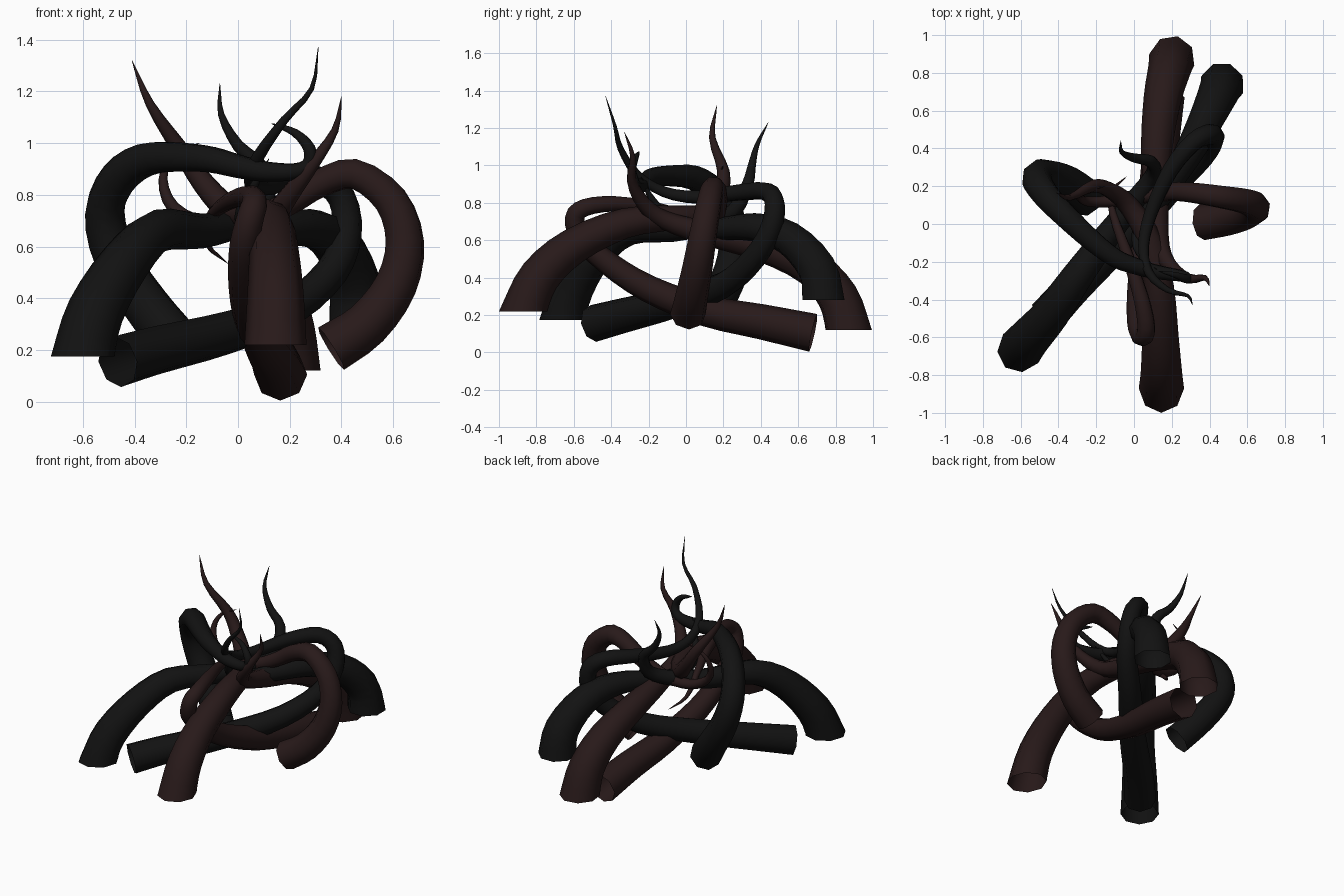
import bpy
from mathutils import Vector


def material(name, rgb):
    m = bpy.data.materials.new(name)
    m.diffuse_color = (*rgb, 1)
    return m


BLACK = material("black_skin", (0.006, 0.006, 0.006))
BROWN = material("brown_skin", (0.021, 0.010, 0.010))


def smooth_path(pts, steps=3):
    """Catmull-Rom points through the given path."""
    p = [Vector(q) for q in pts]
    p = [2 * p[0] - p[1]] + p + [2 * p[-1] - p[-2]]
    out = []
    for a, b, c, d in zip(p, p[1:], p[2:], p[3:]):
        for i in range(steps):
            t = i / steps
            out.append(0.5 * (2 * b + (c - a) * t + (2 * a - 5 * b + 4 * c - d) * t * t
                              + (3 * b - a - 3 * c + d) * t ** 3))
    return out + [p[-2]]


def tentacle(name, mat, radius, pts, power=0.82, level_base=False):
    """Eight-sided open tube tapering from a thick base to a point."""
    path = smooth_path(pts)
    dist = [0.0]
    for a, b in zip(path, path[1:]):
        dist.append(dist[-1] + (b - a).length)
    cu = bpy.data.curves.new(name, 'CURVE')
    cu.dimensions = '3D'
    cu.bevel_depth = 1.0
    cu.bevel_resolution = 2
    sp = cu.splines.new('POLY')
    sp.points.add(len(path) - 1)
    for q, co, s in zip(sp.points, path, dist):
        q.co = (*co, 1)
        q.radius = max(0.001, radius * (1 - s / dist[-1]) ** power)
    ob = bpy.data.objects.new(name, cu)
    bpy.context.collection.objects.link(ob)
    cu.materials.append(mat)
    bpy.ops.object.select_all(action='DESELECT')
    ob.select_set(True)
    bpy.context.view_layer.objects.active = ob
    bpy.ops.object.convert(target='MESH')
    ob = bpy.context.view_layer.objects.active
    # Slide the base ring along the tube so the cut is horizontal
    if level_base:
        axis = (path[1] - path[0]).normalized()
        for v in ob.data.vertices:
            off = v.co - path[0]
            if abs(off.dot(axis)) < 0.002 and off.length < radius * 1.1:
                v.co += axis * ((path[0].z - v.co.z) / axis.z)
    bpy.ops.object.shade_smooth_by_angle(angle=1.1)


# Four broad arching tentacles
tentacle("back_tentacle", BROWN, 0.123, [
    (.2, .87, .12), (.185, .81, .3), (.15, .66, .46), (.12, .4, .57), (.12, .1, .64),
    (.14, -.12, .71), (.2, -.23, .8), (.29, -.29, .92), (.375, -.285, 1.05), (.4, -.33, 1.18)],
    level_base=True)
tentacle("back_right_tentacle", BLACK, 0.12, [
    (.465, .735, .28), (.45, .7, .45), (.38, .55, .61), (.28, .36, .67), (.14, .14, .66),
    (.04, 0, .67), (.02, -.12, .74), (.07, -.2, .85), (.12, -.24, .94)], level_base=True)
tentacle("front_tentacle", BROWN, 0.12, [
    (.145, -.87, .22), (.145, -.78, .41), (.14, -.6, .57), (.13, -.33, .69), (.08, -.08, .72),
    (-.03, .1, .74), (-.13, .18, .84), (-.22, .2, .97), (-.34, .14, 1.15), (-.41, .165, 1.32)],
    level_base=True)
tentacle("front_left_tentacle", BLACK, 0.12, [
    (-.6, -.66, .175), (-.55, -.6, .35), (-.435, -.47, .54), (-.31, -.29, .66), (-.14, -.06, .66),
    (0, .12, .69), (.1, .26, .76), (.09, .33, .9), (0, .35, .99), (-.065, .38, 1.11),
    (-.07, .44, 1.23)], level_base=True)

# Two side loops
tentacle("right_loop_tentacle", BROWN, 0.096, [
    (.36, .01, .205), (.5, .03, .3), (.61, .06, .45), (.645, .09, .62), (.59, .12, .78),
    (.45, .145, .88), (.31, .165, .84), (.2, .17, .77), (.05, .15, .7), (-.12, .12, .68),
    (-.25, .12, .75), (-.29, .15, .86), (-.25, .18, .95), (-.15, .2, 1.0)], 0.75)
tentacle("left_loop_tentacle", BLACK, 0.1, [
    (-.24, .13, .23), (-.36, .22, .38), (-.475, .26, .56), (-.515, .235, .73), (-.465, .15, .86),
    (-.36, .04, .935), (-.22, -.09, .945), (-.1, -.18, .935), (0, -.22, .91), (.1, -.25, .89),
    (.22, -.27, .89), (.275, -.28, .92), (.275, -.29, .98), (.22, -.27, 1.04), (.13, -.25, 1.075)],
    0.6)

# Two low tentacles that run under the knot and fold back over
tentacle("low_black_tentacle", BLACK, 0.1, [
    (-.465, -.495, .155), (-.31, -.325, .2), (-.03, -.05, .27), (.2, .2, .36), (.36, .36, .5),
    (.42, .45, .65), (.4, .475, .79), (.31, .43, .86), (.19, .28, .855), (.09, .06, .83),
    (.05, -.12, .86), (.08, -.26, .95), (.18, -.35, 1.09), (.285, -.38, 1.21), (.31, -.43, 1.37)],
    0.82)
tentacle("low_brown_tentacle", BROWN, 0.103, [
    (.165, .68, .105), (.14, .4, .165), (.1, .1, .225), (.05, -.2, .34), (.025, -.42, .48),
    (.025, -.56, .61), (.05, -.595, .72), (.065, -.54, .775), (.035, -.38, .795),
    (-.04, -.15, .77), (-.11, .05, .71), (-.12, .17, .61), (-.04, .25, .535)], 0.75)
